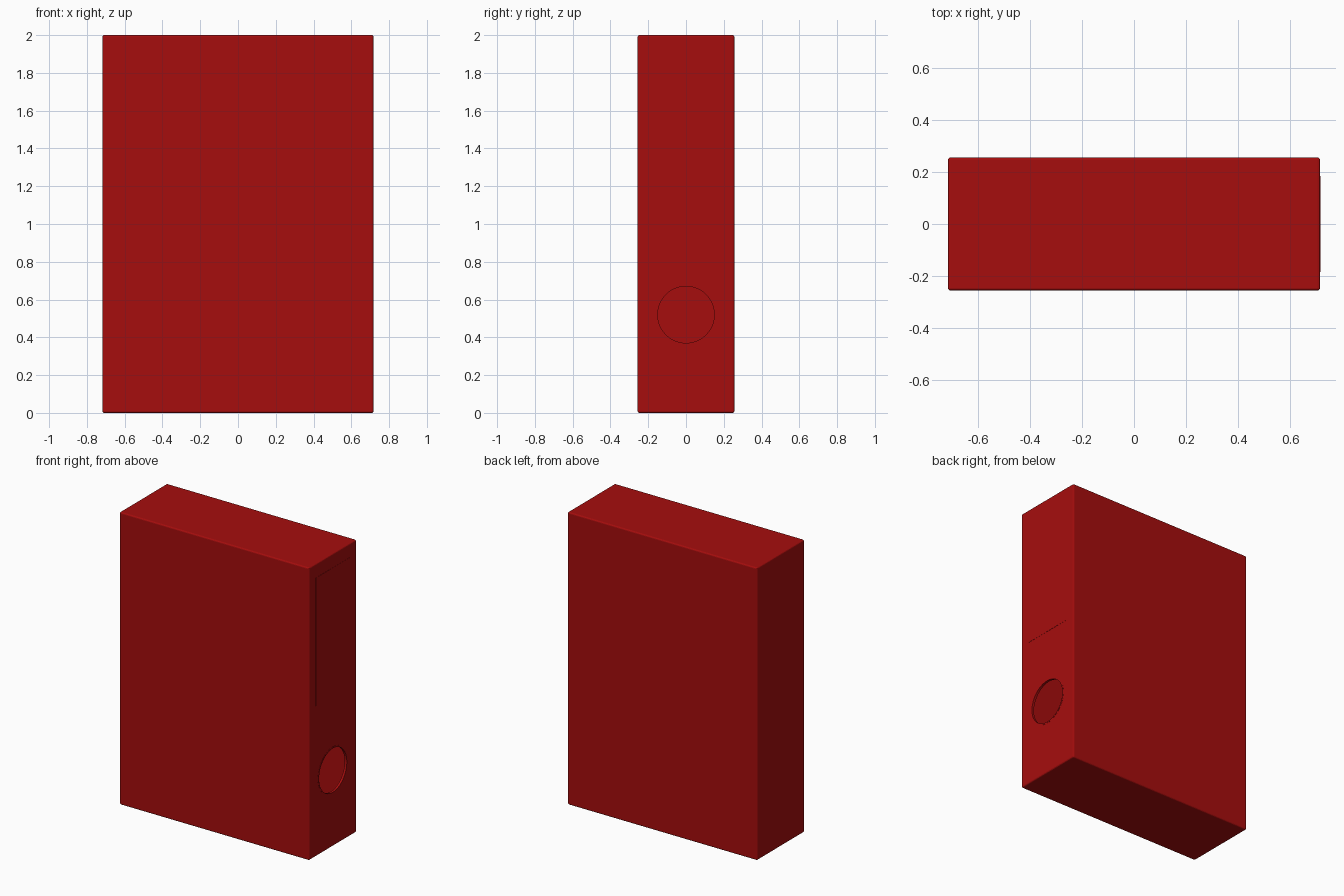
import bpy, math

if "Cube" in bpy.data.objects:
    bpy.data.objects.remove(bpy.data.objects["Cube"])

red = bpy.data.materials.new("red_cover")
red.diffuse_color = (0.38, 0.004, 0.004, 1)
red.use_nodes = True
red.node_tree.nodes["Principled BSDF"].inputs["Base Color"].default_value = red.diffuse_color

D, H, WALL = 0.512, 2.0, 0.015   # depth, height and board thickness
SPINE = 0.717                    # outer face of the spine
HOLE_Z, PROUD = 0.52, 0.0012     # finger hole height, how far trims stand out


def box(name, size, loc, bevel=0, segments=2):
    bpy.ops.mesh.primitive_cube_add(size=1, location=loc)
    ob = bpy.context.object
    ob.name = name
    ob.scale = size
    bpy.ops.object.transform_apply(location=False, rotation=False, scale=True)
    ob.data.materials.append(red)
    if bevel:
        m = ob.modifiers.new("soft_edges", 'BEVEL')
        m.width, m.segments = bevel, segments
    return ob


def cut(target, cutter):
    m = target.modifiers.new("cut_" + cutter.name, 'BOOLEAN')
    m.operation, m.solver, m.object = 'DIFFERENCE', 'EXACT', cutter
    cutter.hide_render = True


# hollow cover with a finger hole through the spine
cover = box("binder_cover", (2 * SPINE, D, H), (0, 0, H / 2), 0.009, 3)
inside = box("inside_space", (2 * SPINE - 2 * WALL, D - 2 * WALL, H - 2 * WALL), (0, 0, H / 2))
bpy.ops.mesh.primitive_cylinder_add(vertices=48, radius=0.155, depth=0.1,
                                    location=(SPINE, 0, HOLE_Z), rotation=(0, math.pi / 2, 0))
finger_cut = bpy.context.object
finger_cut.name = "finger_hole_cutter"
finger_cut.data.materials.append(red)
cut(cover, inside)
cut(cover, finger_cut)

# bake the cuts and remove the helpers
bpy.ops.object.select_all(action='DESELECT')
cover.select_set(True)
bpy.context.view_layer.objects.active = cover
bpy.ops.object.convert(target='MESH')
for helper in (inside, finger_cut):
    bpy.data.objects.remove(helper)
cover.data.shade_flat()

# label plate on the spine
box("spine_label", (2 * PROUD, 0.37, 0.875), (SPINE, 0, 1.4675))

# thin rim around the finger hole, a rectangle profile spun about x
SEG = 48
profile = [(0.150, -WALL), (0.150, PROUD), (0.160, PROUD), (0.160, -WALL)]
verts = [(SPINE + x, r * math.cos(a), HOLE_Z + r * math.sin(a))
         for a in (2 * math.pi * i / SEG for i in range(SEG)) for r, x in profile]
faces = [(4 * i + j, 4 * i + (j + 1) % 4,
          4 * ((i + 1) % SEG) + (j + 1) % 4, 4 * ((i + 1) % SEG) + j)
         for i in range(SEG) for j in range(4)]
mesh = bpy.data.meshes.new("finger_hole_rim")
mesh.from_pydata(verts, [], faces)
mesh.materials.append(red)
rim = bpy.data.objects.new("finger_hole_rim", mesh)
bpy.context.collection.objects.link(rim)
bpy.ops.object.select_all(action='DESELECT')
rim.select_set(True)
bpy.context.view_layer.objects.active = rim
bpy.ops.object.mode_set(mode='EDIT')
bpy.ops.mesh.select_all(action='SELECT')
bpy.ops.mesh.normals_make_consistent(inside=False)
bpy.ops.object.mode_set(mode='OBJECT')
